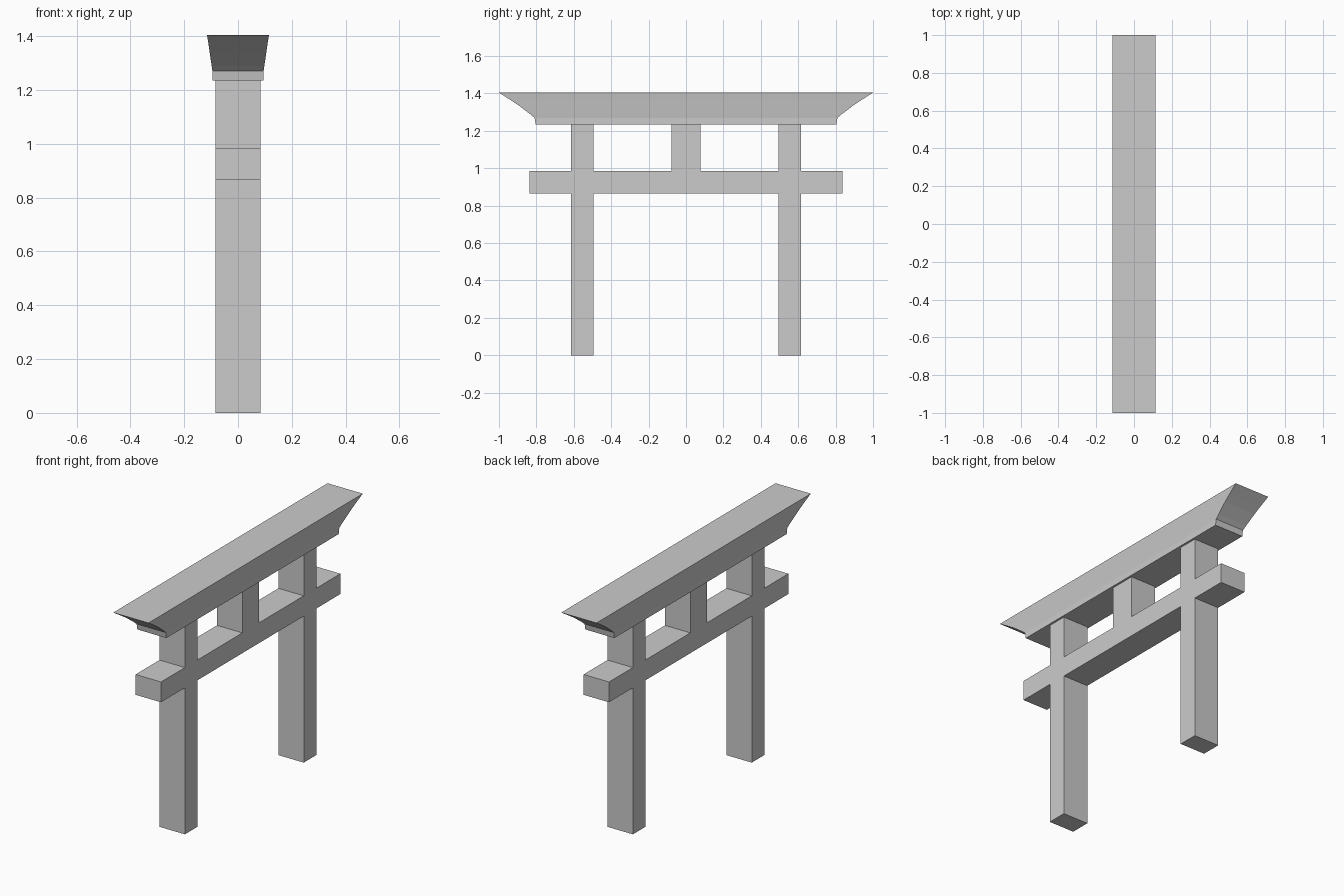
import bpy
import bmesh

if "Cube" in bpy.data.objects:
    bpy.data.objects.remove(bpy.data.objects["Cube"])


def finish(name, bm):
    bmesh.ops.recalc_face_normals(bm, faces=bm.faces)
    mesh = bpy.data.meshes.new(name)
    bm.to_mesh(mesh)
    bm.free()
    obj = bpy.data.objects.new(name, mesh)
    bpy.context.collection.objects.link(obj)
    return obj


# Posts, tie beam and centre strut: one comb-shaped outline (y, z), mirrored in y
STRUT, POST_IN, POST_OUT, BEAM = 0.078, 0.495, 0.614, 0.837
LOW, HIGH, TOP = 0.865, 0.985, 1.235
DEPTH = 0.083
half = [(STRUT, TOP), (STRUT, HIGH), (POST_IN, HIGH), (POST_IN, TOP),
        (POST_OUT, TOP), (POST_OUT, HIGH), (BEAM, HIGH), (BEAM, LOW),
        (POST_OUT, LOW), (POST_OUT, 0), (POST_IN, 0), (POST_IN, LOW)]
outline = half + [(-y, z) for y, z in reversed(half)]

bm = bmesh.new()
face = bm.faces.new([bm.verts.new((-DEPTH, y, z)) for y, z in outline])
ext = bmesh.ops.extrude_face_region(bm, geom=[face])
bmesh.ops.translate(bm, vec=(2 * DEPTH, 0, 0),
                    verts=[v for v in ext["geom"] if isinstance(v, bmesh.types.BMVert)])
finish("gate_frame", bm)

# Roof lintel: stacked rectangles (half width, half length, height), flaring upward
levels = [(0.095, 0.804, 1.235), (0.095, 0.810, 1.270), (0.098, 0.834, 1.290),
          (0.105, 0.896, 1.337), (0.109, 0.940, 1.366), (0.115, 1.000, 1.404)]
bm = bmesh.new()
rings = [[bm.verts.new((sx * w, sy * l, z))
          for sx, sy in ((-1, -1), (1, -1), (1, 1), (-1, 1))]
         for w, l, z in levels]
for a, b in zip(rings, rings[1:]):
    for i in range(4):
        j = (i + 1) % 4
        bm.faces.new((a[i], a[j], b[j], b[i]))
bm.faces.new(rings[0])
bm.faces.new(rings[-1])
finish("roof_lintel", bm)
